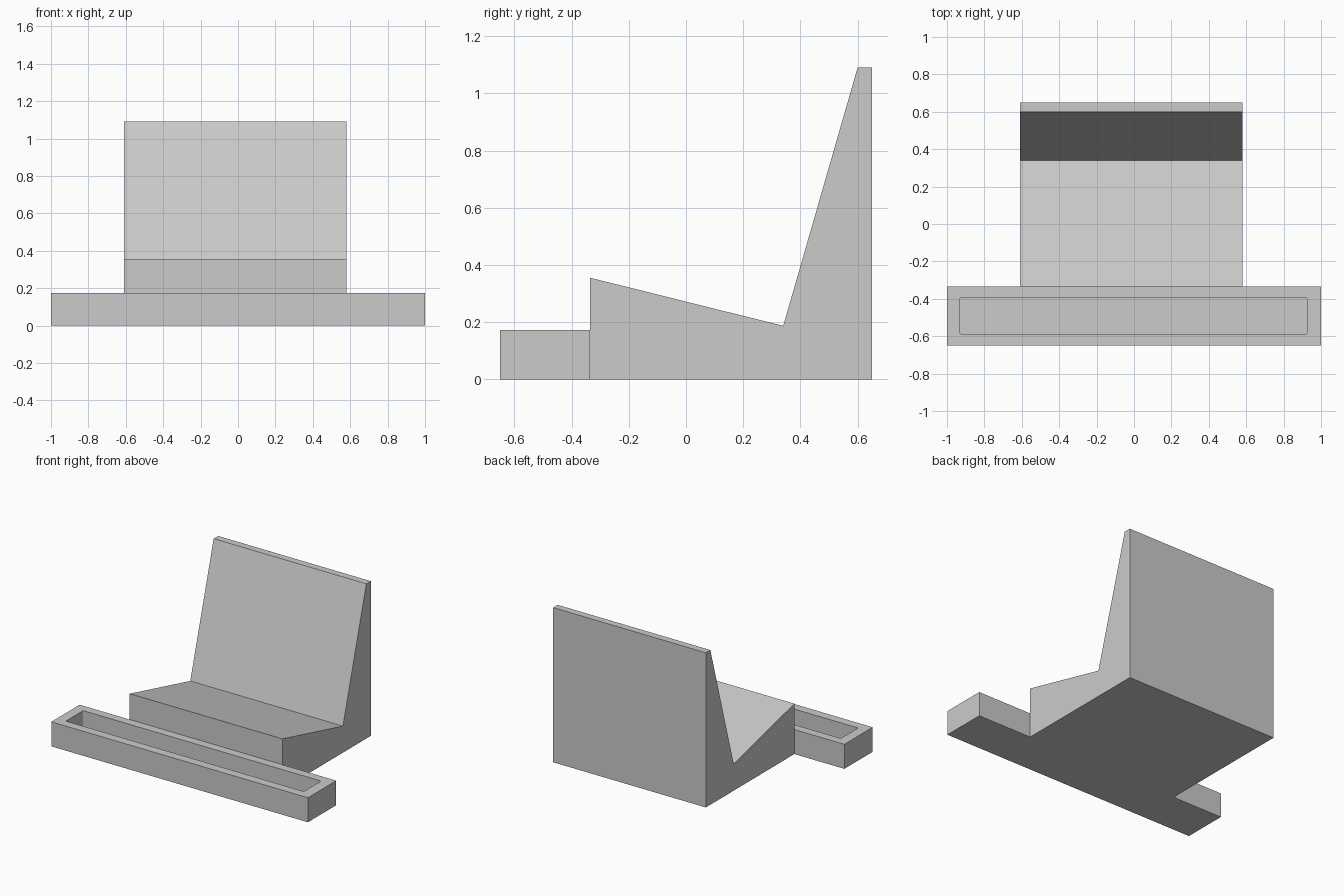
import bpy
import bmesh
from mathutils import Vector

default_cube = bpy.data.objects.get("Cube")
if default_cube:
    bpy.data.objects.remove(default_cube, do_unlink=True)

grey = bpy.data.materials.new("light grey")
grey.use_nodes = True
colour = (0.6, 0.6, 0.6, 1)
grey.diffuse_color = colour
grey.node_tree.nodes["Principled BSDF"].inputs["Base Color"].default_value = colour


def extrude_outline(name, points, offset):
    """Sweep a closed planar outline along an offset into a solid."""
    bm = bmesh.new()
    face = bm.faces.new([bm.verts.new(p) for p in points])
    swept = bmesh.ops.extrude_face_region(bm, geom=[face])["geom"]
    verts = [g for g in swept if isinstance(g, bmesh.types.BMVert)]
    bmesh.ops.translate(bm, verts=verts, vec=Vector(offset))
    bmesh.ops.recalc_face_normals(bm, faces=bm.faces[:])
    mesh = bpy.data.meshes.new(name)
    bm.to_mesh(mesh)
    bm.free()
    mesh.materials.append(grey)
    obj = bpy.data.objects.new(name, mesh)
    bpy.context.collection.objects.link(obj)
    return obj


def box(name, x0, x1, y0, y1, z0, z1):
    outline = [(x0, y0, z0), (x1, y0, z0), (x1, y1, z0), (x0, y1, z0)]
    return extrude_outline(name, outline, (0, 0, z1 - z0))


# Sloping seat and leaning backrest in one side profile
left, right = 0.58, -0.61
profile = [(-0.335, 0), (0.65, 0), (0.65, 1.09), (0.60, 1.09),
           (0.34, 0.187), (-0.335, 0.355)]
extrude_outline("seat_and_backrest", [(right, y, z) for y, z in profile],
                (left - right, 0, 0))

# Front tray with a long pocket
tray = box("front_tray", -1, 1, -0.65, -0.335, 0, 0.173)
cutter = box("pocket_cutter", -0.93, 0.925, -0.588, -0.395, 0.02, 0.3)
cutter.hide_render = True

# Slightly rounded upright corners on the pocket
bm = bmesh.new()
bm.from_mesh(cutter.data)
upright = [e for e in bm.edges
           if abs(e.verts[0].co.z - e.verts[1].co.z) > 0.1]
bmesh.ops.bevel(bm, geom=upright, offset=0.008, segments=3, profile=0.5,
                affect='EDGES')
bm.to_mesh(cutter.data)
bm.free()

pocket = tray.modifiers.new("pocket", 'BOOLEAN')
pocket.operation = 'DIFFERENCE'
pocket.solver = 'EXACT'
pocket.object = cutter

# Bake the pocket and discard the cutter
bpy.ops.object.select_all(action='DESELECT')
tray.select_set(True)
bpy.context.view_layer.objects.active = tray
bpy.ops.object.modifier_apply(modifier=pocket.name)
bpy.data.objects.remove(cutter, do_unlink=True)
